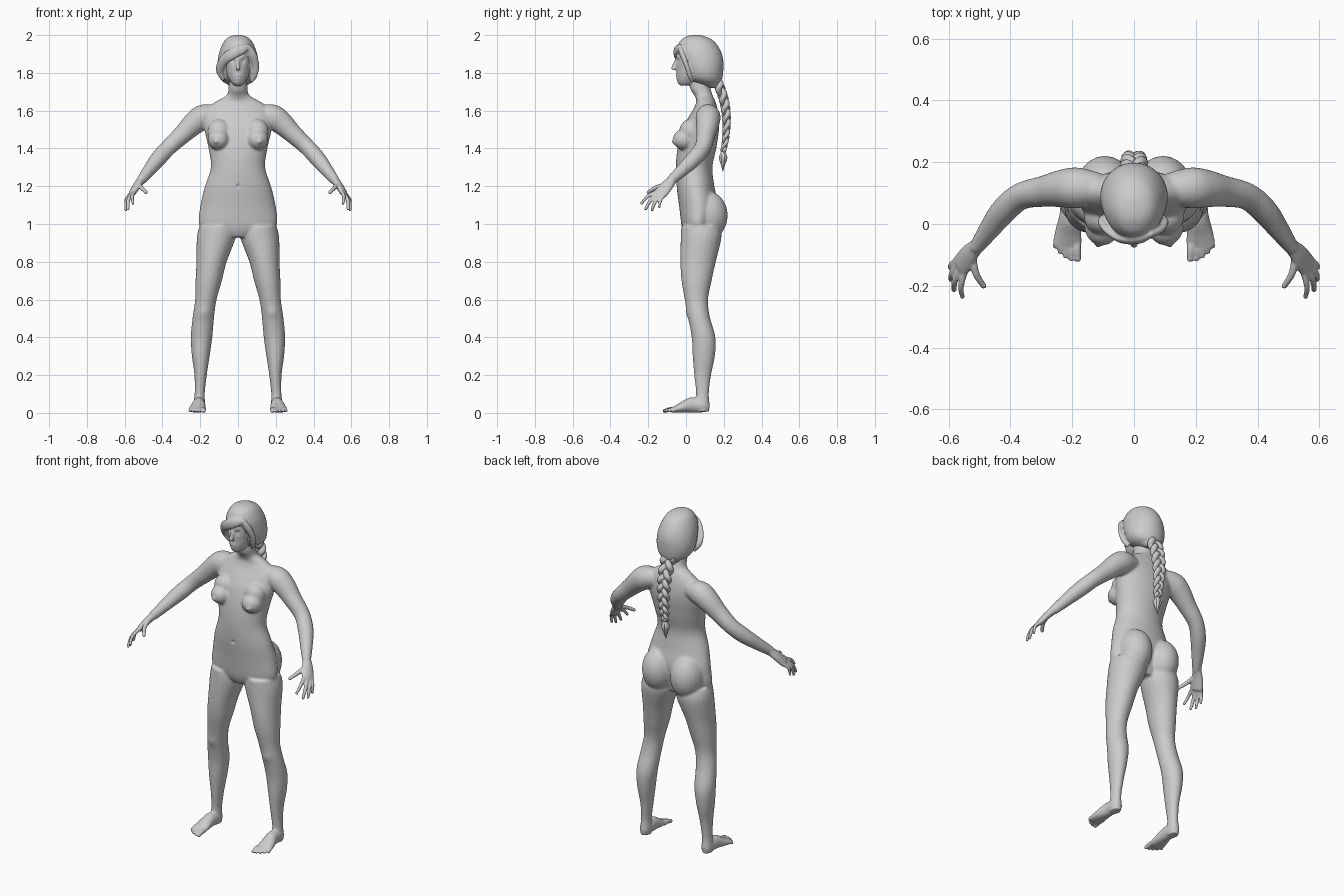
import bpy, bmesh, math
from mathutils import Vector, Matrix


def spline(keys, sub):
    # Catmull-Rom through key tuples
    out = []
    for i in range(len(keys) - 1):
        p = [keys[max(0, min(len(keys) - 1, i + k))] for k in (-1, 0, 1, 2)]
        for s in range(sub):
            t = s / sub
            out.append([0.5 * (2 * b + (c - a) * t + (2 * a - 5 * b + 4 * c - d) * t * t
                               + (3 * b - a - 3 * c + d) * t ** 3) for a, b, c, d in zip(*p)])
    return out + [list(keys[-1])]


def tube(bm, keys, ref=None, n=24, sub=5):
    # keys: x, y, z, radius a, radius b; horizontal rings unless ref is given
    pts = spline(keys, sub)
    rings = []
    for i, p in enumerate(pts):
        c = Vector(p[:3])
        a, b = Vector((1, 0, 0)), Vector((0, 1, 0))
        if ref:
            t = (Vector(pts[min(i + 1, len(pts) - 1)][:3]) - Vector(pts[max(i - 1, 0)][:3])).normalized()
            a = Vector(ref).cross(t).normalized()
            b = t.cross(a)
        ra, rb = max(p[3], .001), max(p[4], .001)
        rings.append([bm.verts.new(c + a * ra * math.cos(2 * math.pi * k / n)
                                   + b * rb * math.sin(2 * math.pi * k / n)) for k in range(n)])
    for r, q in zip(rings, rings[1:]):
        for k in range(n):
            bm.faces.new((r[k], r[(k + 1) % n], q[(k + 1) % n], q[k]))
    bm.faces.new(rings[0])
    bm.faces.new(rings[-1])


def stack(bm, keys):
    # keys: z, half width, front y, back y
    tube(bm, [(0, (f + b) / 2, z, w, (b - f) / 2) for z, w, f, b in keys], n=40)


def ball(bm, c, r):
    bmesh.ops.create_uvsphere(bm, u_segments=24, v_segments=16, radius=1,
                              matrix=Matrix.Translation(c) @ Matrix.Diagonal((*r, 1)))


def finger(bm, a, b, r, bend=(0, 0, 0)):
    m = (Vector(a) + Vector(b)) / 2 + Vector(bend)
    tube(bm, [(*a, r, r), (*m, r * .95, r * .95), (*b, r * .75, r * .75)], ref=(.3, .5, .8), n=12)
    ball(bm, b, (r * .8,) * 3)


def mirror(bm):
    d = bmesh.ops.duplicate(bm, geom=bm.verts[:] + bm.edges[:] + bm.faces[:])
    for v in d["geom"]:
        if isinstance(v, bmesh.types.BMVert):
            v.co.x *= -1


def finish(bm, name):
    bmesh.ops.recalc_face_normals(bm, faces=bm.faces)
    me = bpy.data.meshes.new(name)
    bm.to_mesh(me)
    bm.free()
    me.shade_smooth()
    ob = bpy.data.objects.new(name, me)
    bpy.context.collection.objects.link(ob)
    bpy.context.view_layer.objects.active = ob
    return ob


def fuse(ob, voxel):
    m = ob.modifiers.new("fuse", "REMESH")
    m.mode, m.voxel_size, m.use_smooth_shade = "VOXEL", voxel, True
    bpy.ops.object.modifier_apply(modifier=m.name)


def soften(ob, times, group=""):
    m = ob.modifiers.new("soften", "SMOOTH")
    m.factor, m.iterations, m.vertex_group = .5, times, group
    bpy.ops.object.modifier_apply(modifier=m.name)


bm = bmesh.new()
# leg
tube(bm, [(.113, .075, .99, .09, .10), (.115, .08, .93, .103, .108), (.14, .064, .8, .08, .094),
          (.155, .056, .7, .07, .08), (.17, .055, .6, .057, .062), (.183, .068, .51, .057, .058),
          (.193, .093, .4, .057, .063), (.197, .094, .3, .047, .059), (.198, .088, .2, .033, .045),
          (.203, .087, .1, .027, .034), (.205, .085, .04, .031, .04), (.205, .085, .006, .026, .036)])
# foot and toes
tube(bm, [(.203, .12, .028, .018, .02), (.205, .09, .036, .031, .034), (.207, .03, .042, .034, .04),
          (.213, -.03, .026, .043, .025), (.216, -.065, .017, .046, .016), (.217, -.08, .014, .042, .012)],
     ref=(0, 0, 1))
for x0, x, y, r in ((.187, .182, -.112, .0145), (.205, .203, -.113, .011), (.22, .222, -.104, .0105),
                    (.234, .24, -.09, .010), (.248, .256, -.072, .010)):
    finger(bm, (x0, -.05, .018), (x, y, .011), r, (0, 0, .004))
# arm
tube(bm, [(.11, .115, 1.58, .05, .05), (.18, .117, 1.568, .066, .066), (.23, .115, 1.535, .062, .062),
          (.29, .106, 1.478, .051, .051), (.365, .09, 1.408, .044, .044), (.42, .045, 1.348, .043, .043),
          (.47, -.02, 1.285, .034, .034), (.512, -.078, 1.232, .023, .026)], ref=(0, 0, 1))
# hand
tube(bm, [(.508, -.07, 1.237, .023, .023), (.535, -.1, 1.203, .034, .02), (.558, -.132, 1.165, .038, .017),
          (.564, -.14, 1.155, .034, .012)], ref=(.75, -.1, .65))
for a, b, r in (((.548, -.155, 1.172), (.556, -.235, 1.11), .0105),
                ((.562, -.148, 1.16), (.583, -.213, 1.08), .011),
                ((.571, -.132, 1.152), (.593, -.18, 1.075), .0105),
                ((.573, -.112, 1.155), (.595, -.142, 1.09), .0095)):
    finger(bm, a, b, r, (.008, -.006, .006))
finger(bm, (.522, -.105, 1.21), (.487, -.2, 1.168), .0125, (.008, -.006, .004))
# breast and buttock
ball(bm, (.103, -.008, 1.447), (.058, .062, .056))
ball(bm, (.1, .02, 1.49), (.062, .055, .065))
ball(bm, (.094, .115, 1.045), (.094, .106, .128))
mirror(bm)
# torso and neck
stack(bm, [(.93, .07, .0, .13), (.96, .16, -.015, .14), (1.0, .207, -.025, .15), (1.1, .199, -.037, .168),
           (1.2, .175, -.05, .15), (1.3, .144, -.054, .14), (1.4, .156, -.045, .16), (1.5, .178, -.02, .175),
           (1.56, .182, .01, .175), (1.61, .168, .04, .167), (1.65, .115, .055, .155), (1.68, .062, .045, .142),
           (1.72, .05, .022, .13), (1.80, .047, .02, .12)])
# head and nose
stack(bm, [(1.733, .018, -.03, .02), (1.748, .036, -.042, .06), (1.78, .055, -.049, .1), (1.82, .068, -.051, .14),
           (1.87, .077, -.054, .16), (1.92, .077, -.047, .16), (1.96, .06, -.02, .13), (1.98, .02, .03, .08)])
tube(bm, [(0, -.047, 1.88, .007, .008), (0, -.056, 1.85, .008, .012), (0, -.065, 1.825, .012, .013),
          (0, -.062, 1.815, .013, .008)])
body = finish(bm, "body")
fuse(body, .005)
soft = body.vertex_groups.new(name="soft")
soft.add([v.index for v in body.data.vertices
          if abs(v.co.x) < .46 and .09 < v.co.z < 1.72], 1, "REPLACE")
soften(body, 18, "soft")
soften(body, 2)

# face and surface details: centre, radius, push
details = [((0, -.052, 1.2), .009, (0, .008, 0)), ((0, -.054, 1.777), .007, (0, .004, 0)),
           ((0, -.055, 1.748), .014, (0, -.004, 0))]
for s in (-1, 1):
    details += [((s * .031, -.048, 1.862), .014, (0, .011, 0)), ((s * .031, -.038, 1.86), .009, (0, -.007, 0)),
                ((s * .03, -.048, 1.886), .012, (0, -.004, 0)),
                ((s * .008, -.052, 1.785), .008, (0, -.006, 0)), ((s * .008, -.052, 1.769), .008, (0, -.006, 0)),
                ((s * .115, -.065, 1.435), .012, (s * .003, -.009, 0)), ((s * .182, .012, .53), .03, (0, -.006, 0))]
for v in body.data.vertices:
    p = v.co.copy()
    for c, r, push in details:
        d = (p - Vector(c)).length_squared / (r * r)
        if d < 8:
            v.co += Vector(push) * math.exp(-d)

# hair cap with swept fringe and side locks
bm = bmesh.new()
stack(bm, [(2.001, .008, .03, .07), (1.992, .045, .0, .105), (1.968, .073, -.032, .148), (1.92, .096, -.05, .182),
           (1.87, .107, -.035, .197), (1.82, .109, -.016, .198), (1.78, .1, .003, .194), (1.755, .082, .03, .188),
           (1.738, .055, .07, .18), (1.72, .034, .12, .178)])
tube(bm, [(.06, -.03, 1.94, .012, .01), (.015, -.05, 1.922, .026, .014), (-.04, -.048, 1.895, .029, .014),
          (-.08, -.02, 1.86, .026, .014), (-.097, .012, 1.81, .02, .014), (-.075, .03, 1.76, .006, .01)],
     ref=(-.2, -1, 0))
tube(bm, [(.05, -.034, 1.945, .012, .01), (.078, -.022, 1.9, .02, .012), (.095, .002, 1.84, .018, .012),
          (.088, .02, 1.785, .014, .012), (.07, .035, 1.75, .006, .008)], ref=(.3, -1, 0))
hair = finish(bm, "hair")
fuse(hair, .005)
soften(hair, 5)

# three-strand braid
path = spline([(1.755, .165), (1.66, .2), (1.56, .214), (1.46, .21), (1.385, .198)], 16)
bm = bmesh.new()
for strand in range(3):
    keys = []
    for i, (z, y) in enumerate(path):
        u = i / (len(path) - 1)
        ph = 2 * math.pi * (2.6 * u + strand / 3)
        k = 1 - .5 * u ** 1.5
        keys.append((.029 * k * math.sin(ph), y + .012 * k * math.sin(2 * ph), z, .019 * k, .017 * k))
    tube(bm, keys, ref=(0, 1, 0), n=14, sub=2)
finish(bm, "braid")

# braid tie and loose tuft
bm = bmesh.new()
tube(bm, [(0, .199, 1.40, .014, .013), (0, .198, 1.392, .018, .017), (0, .197, 1.383, .013, .013)])
for k in range(5):
    a = 2 * math.pi * k / 5
    dx, dy = math.cos(a), math.sin(a)
    tube(bm, [(0, .197, 1.39, .008, .008), (.013 * dx, .197 + .011 * dy, 1.355, .011, .011),
              (.009 * dx, .196 + .008 * dy, 1.325, .008, .008), (.003 * dx, .195, 1.285 + .01 * dx, .001, .001)], n=12)
finish(bm, "braid_tuft")
